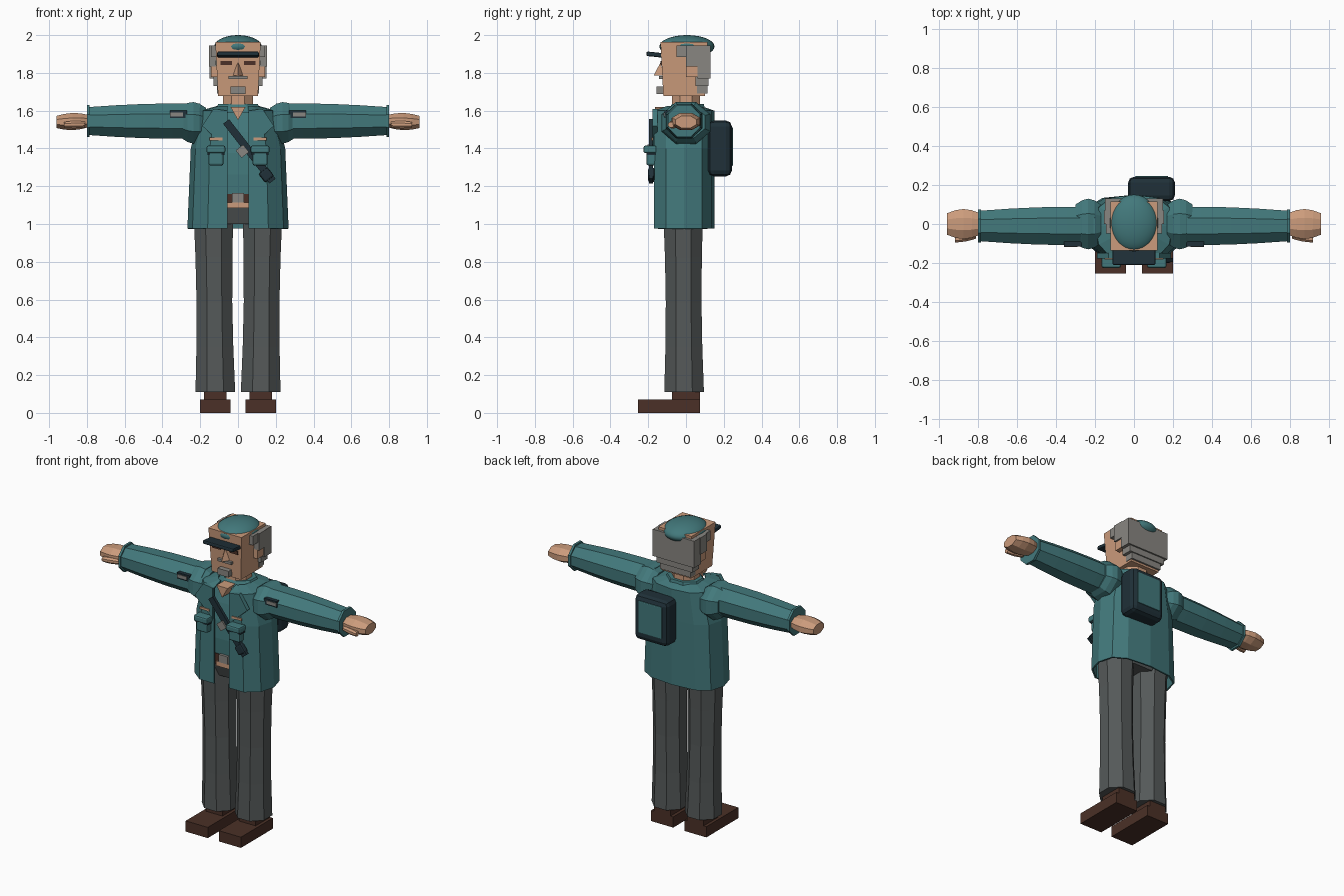
import bpy, bmesh, math
from mathutils import Vector, Matrix

if "Cube" in bpy.data.objects:
    bpy.data.objects.remove(bpy.data.objects["Cube"])


def material(name, red, green, blue):
    mat = bpy.data.materials.new(name)
    mat.use_nodes = True
    colour = (red, green, blue, 1)
    mat.diffuse_color = colour
    mat.node_tree.nodes["Principled BSDF"].inputs["Base Color"].default_value = colour
    return mat


TEAL = material("teal cloth", .055, .19, .2)
GREY = material("grey trousers", .09, .1, .1)
SKIN = material("skin", .6, .33, .2)
NAVY = material("dark navy", .014, .03, .04)
BROWN = material("brown leather", .07, .03, .02)
HAIR = material("grey hair", .25, .24, .22)

# Unit-wide octagon shared by every limb
CORNERS = [math.pi / 4 * (i + .5) for i in range(8)]
OCTAGON = [Vector((math.cos(t), math.sin(t))) / math.cos(math.pi / 8) / 2 for t in CORNERS]


def finish(name, bm, mat):
    bmesh.ops.recalc_face_normals(bm, faces=bm.faces)
    mesh = bpy.data.meshes.new(name)
    bm.to_mesh(mesh)
    bm.free()
    mesh.materials.append(mat)
    obj = bpy.data.objects.new(name, mesh)
    bpy.context.collection.objects.link(obj)
    return obj


def loft(name, mat, rings, solid=True):
    """Skin matching point rings; a solid one is closed and capped."""
    bm = bmesh.new()
    rows = [[bm.verts.new(point) for point in ring] for ring in rings]
    for low, high in zip(rows, rows[1:]):
        for i in range(0 if solid else 1, len(low)):
            bm.faces.new((low[i - 1], low[i], high[i], high[i - 1]))
    if solid:
        bm.faces.new(rows[0])
        bm.faces.new(rows[-1])
    return finish(name, bm, mat)


def tube(name, mat, start, end, wide, deep, taper=1, bulge=0, steps=4):
    """Octagonal tube, sideways or upright, tapering and swelling by rule."""
    start, end = Vector(start), Vector(end)
    sideways = start.x != end.x and start.z - end.z > -.1
    rings = []
    for i in range(steps + 1):
        t = i / steps
        scale = 1 + (taper - 1) * t + bulge * math.sin(math.pi * t)
        centre = start.lerp(end, t)
        ring = []
        for corner in OCTAGON:
            a, b = corner.x * wide * scale, corner.y * deep * scale
            ring.append(centre + Vector((0, a, b) if sideways else (a, b, 0)))
        rings.append(ring)
    return loft(name, mat, rings)


def box(name, mat, at, size, bevel=0, tilt=0, axis='Y', foot=1):
    """Box by centre and size; foot narrows its base."""
    bm = bmesh.new()
    bmesh.ops.create_cube(bm, size=1)
    bmesh.ops.scale(bm, vec=size, verts=bm.verts)
    base = [v for v in bm.verts if v.co.z < 0]
    bmesh.ops.scale(bm, vec=(foot, foot, 1), verts=base)
    if bevel:
        bmesh.ops.bevel(bm, geom=bm.edges[:], offset=bevel, segments=2, affect='EDGES', profile=.5)
    turn = Matrix.Rotation(math.radians(tilt), 3, axis)
    bmesh.ops.rotate(bm, matrix=turn, verts=bm.verts)
    bmesh.ops.translate(bm, vec=at, verts=bm.verts)
    return finish(name, bm, mat)


def plate(name, mat, outline, front, back, s=1):
    """Upright panel from an (x, z) outline."""
    return loft(name, mat, [[(s * x, y, z) for x, z in outline] for y in (front, back)])


# Hips, belt and shirt
tube("hips", GREY, (0, -.01, 1), (0, -.01, 1.1), wide=.32, deep=.18, taper=1.4)
tube("belt", BROWN, (0, -.01, 1.09), (0, -.01, 1.16), wide=.45, deep=.26)
tube("shirt", TEAL, (0, -.01, 1.15), (0, -.01, 1.6), wide=.43, deep=.25, taper=.6, bulge=.2)
box("belt_buckle", HAIR, at=(0, -.143, 1.14), size=(.065, .02, .05))
box("belt_front_loop", SKIN, at=(0, -.14, 1.1), size=(.11, .02, .03))

# Open jacket: half an outline, mirrored and repeated up the body
half_outline = [(.2, -1), (.6, -1), (.9, -.6), (1, 0), (.9, .6), (.6, .9), (0, 1)]
rings = []
for height, width in ((.975, .268), (1.4, .25), (1.6, .2), (1.625, .11)):
    depth = min(.16, width * .8)
    left = [Vector((x * width, y * depth - .01, height)) for x, y in half_outline]
    left[0].x = .055
    right = [Vector((-p.x, p.y, p.z)) for p in reversed(left[:-1])]
    rings.append(left + right)
jacket = loft("jacket", TEAL, rings, solid=False)
jacket.modifiers.new("cloth thickness", 'SOLIDIFY').thickness = .01
tube("jacket_collar", TEAL, (0, 0, 1.59), (0, .01, 1.635), wide=.26, deep=.21, taper=.8)
plate("neck_opening", SKIN, [(-.04, 1.62), (0, 1.55), (.04, 1.62)], front=-.165, back=-.08)

for s, side in ((1, "left"), (-1, "right")):
    # Leg and shoe
    tube(f"{side}_trouser_leg", GREY, (s * .12, -.01, .11), (s * .13, -.015, 1.06),
         wide=.21, deep=.21, bulge=-.1)
    box(f"{side}_shoe", BROWN, at=(s * .12, -.09, .035), size=(.16, .33, .07))
    box(f"{side}_shoe_collar", BROWN, at=(s * .12, 0, .09), size=(.12, .15, .06))

    # Lapel and chest pocket
    plate(f"{side}_lapel", TEAL, [(.06, 1.4), (.06, 1.6), (.13, 1.61), (.19, 1.52)],
          front=-.177, back=-.15, s=s)
    pocket_x = s * .117
    box(f"{side}_pocket", TEAL, at=(pocket_x, -.18, 1.355), size=(.08, .06, .09), bevel=.01)
    box(f"{side}_pocket_flap", TEAL, at=(pocket_x, -.19, 1.395), size=(.1, .07, .04), bevel=.01)
    box(f"{side}_pocket_trim", NAVY, at=(pocket_x, -.18, 1.37), size=(.09, .06, .01))
    box(f"{side}_chest_strip", SKIN, at=(pocket_x, -.178, 1.45), size=(.07, .008, .014))

    # Arm, badge and hand
    tube(f"{side}_shoulder", TEAL, (s * .17, 0, 1.53), (s * .3, 0, 1.54),
         wide=.2, deep=.17, bulge=.3)
    tube(f"{side}_sleeve", TEAL, (s * .2, -.01, 1.545), (s * .79, -.01, 1.545),
         wide=.195, deep=.185, taper=.8, bulge=.08)
    tube(f"{side}_cuff", TEAL, (s * .785, -.01, 1.545), (s * .8, -.01, 1.545),
         wide=.17, deep=.17, steps=1)
    box(f"{side}_arm_badge", NAVY, at=(s * .315, -.09, 1.58), size=(.09, .05, .04))
    box(f"{side}_arm_badge_face", HAIR, at=(s * .325, -.115, 1.58), size=(.07, .008, .02))
    tube(f"{side}_hand", SKIN, (s * .79, 0, 1.545), (s * .96, 0, 1.54),
         wide=.11, deep=.065, bulge=.4)
    tube(f"{side}_thumb", SKIN, (s * .81, -.06, 1.527), (s * .92, -.08, 1.525),
         wide=.03, deep=.03, bulge=.3)

    # Side of the head
    box(f"{side}_hair", HAIR, at=(s * .135, .035, 1.89), size=(.036, .07, .11))
    box(f"{side}_sideburn", HAIR, at=(s * .128, -.02, 1.915), size=(.03, .06, .06))
    box(f"{side}_ear", SKIN, at=(s * .125, .03, 1.81), size=(.035, .06, .065))
    box(f"{side}_eye", BROWN, at=(s * .062, -.13, 1.853), size=(.06, .012, .022))

# Diagonal chest strap
box("chest_strap", NAVY, at=(.06, -.185, 1.385), size=(.04, .02, .4), tilt=-38)
box("strap_buckle", HAIR, at=(.023, -.19, 1.385), size=(.05, .03, .05), tilt=-38)
box("strap_end", NAVY, at=(.15, -.183, 1.26), size=(.06, .035, .06), bevel=.01, tilt=-38)

# Back pouch
box("pouch", NAVY, at=(.09, .18, 1.4), size=(.24, .125, .295), bevel=.03)
box("pouch_panel", TEAL, at=(.09, .24, 1.41), size=(.17, .015, .21), bevel=.006)

# Neck, head and face
tube("neck", SKIN, (0, 0, 1.56), (0, 0, 1.7), wide=.16, deep=.15)
box("head", SKIN, at=(0, -.01, 1.82), size=(.24, .25, .285), foot=.88)
bpy.ops.mesh.primitive_cone_add(vertices=3, radius1=.037, depth=.07,
                                location=(0, -.135, 1.82), rotation=(0, 0, math.pi))
nose = bpy.context.object
nose.name = "nose"
nose.data.materials.append(SKIN)
box("moustache", HAIR, at=(0, -.128, 1.776), size=(.1, .03, .016))
box("goatee", HAIR, at=(0, -.13, 1.708), size=(.08, .05, .04))

# Blocky hair wrapped round the back
box("hair_back_upper", HAIR, at=(0, .095, 1.857), size=(.3, .07, .175))
box("hair_back_middle", HAIR, at=(0, .085, 1.755), size=(.26, .07, .05))
box("hair_back_lower", HAIR, at=(0, .085, 1.715), size=(.22, .055, .05))

# Beret and visor
bpy.ops.mesh.primitive_uv_sphere_add(location=(0, .005, 1.94))
beret = bpy.context.object
beret.name = "beret"
beret.scale = (.125, .146, .06)
beret.data.materials.append(TEAL)
bpy.ops.object.shade_smooth_by_angle()
box("visor", NAVY, at=(0, -.165, 1.897), size=(.22, .09, .024), bevel=.007, tilt=-6, axis='X')
